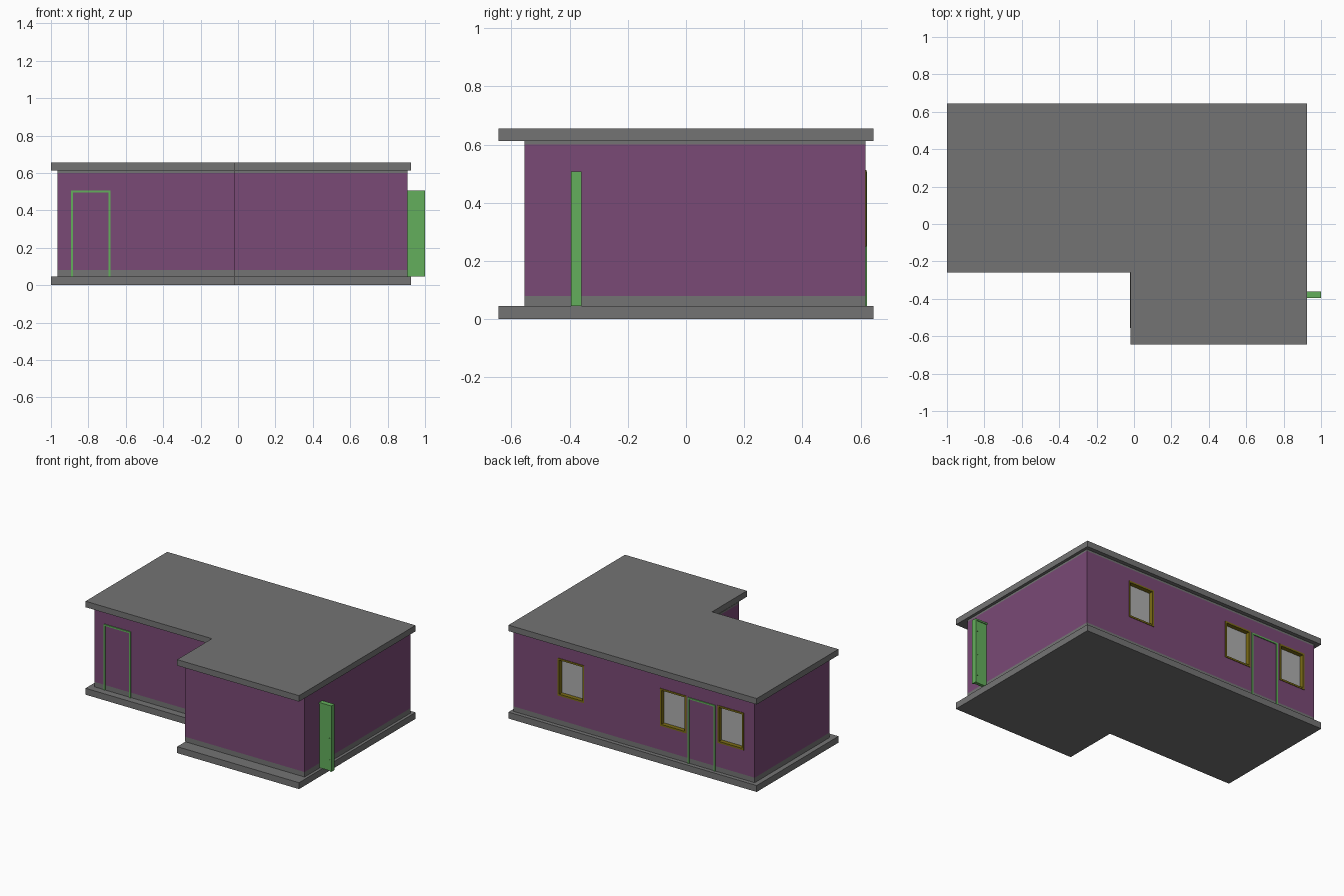
import bpy
import bmesh

cube = bpy.data.objects.get("Cube")
if cube:
    bpy.data.objects.remove(cube, do_unlink=True)


def material(name, rgb):
    m = bpy.data.materials.new(name)
    m.use_nodes = True
    m.diffuse_color = (*rgb, 1)
    m.node_tree.nodes["Principled BSDF"].inputs["Base Color"].default_value = (*rgb, 1)
    return m


GREY = material("concrete grey", (0.175, 0.175, 0.175))
PURPLE = material("wall purple", (0.195, 0.067, 0.181))
GREEN = material("door green", (0.127, 0.43, 0.107))
OLIVE = material("window frame olive", (0.2, 0.15, 0.008))
GLASS = material("pane grey", (0.43, 0.43, 0.43))


def finish(name, bm, mat):
    bmesh.ops.recalc_face_normals(bm, faces=bm.faces)
    mesh = bpy.data.meshes.new(name)
    bm.to_mesh(mesh)
    bm.free()
    obj = bpy.data.objects.new(name, mesh)
    bpy.context.collection.objects.link(obj)
    mesh.materials.append(mat)
    return obj


def boxes(name, mat, extents):
    """One object made of boxes given as (x0, x1, y0, y1, z0, z1)."""
    bm = bmesh.new()
    for x0, x1, y0, y1, z0, z1 in extents:
        verts = bmesh.ops.create_cube(bm, size=1)["verts"]
        for v in verts:
            v.co = (x1 if v.co.x > 0 else x0,
                    y1 if v.co.y > 0 else y0,
                    z1 if v.co.z > 0 else z0)
    return finish(name, bm, mat)


def l_prism(name, mat, left, right, front, back, step_x, step_y, z0, z1):
    """L-shaped plan with the front wing on the +x side, extruded upwards."""
    plan = [(left, step_y), (step_x, step_y), (step_x, front),
            (right, front), (right, back), (left, back)]
    bm = bmesh.new()
    face = bm.faces.new([bm.verts.new((x, y, z0)) for x, y in plan])
    top = bmesh.ops.extrude_face_region(bm, geom=[face])["geom"]
    bmesh.ops.translate(bm, vec=(0, 0, z1 - z0),
                        verts=[g for g in top if isinstance(g, bmesh.types.BMVert)])
    return finish(name, bm, mat)


# Floor slab, roof slab and wall bands
SLAB = (-1, 0.925, -0.645, 0.645, -0.02, -0.26)
WALL = (-0.965, 0.905, -0.555, 0.617, -0.022, -0.21)
l_prism("floor_slab", GREY, *SLAB, 0, 0.045)
l_prism("skirting", GREY, *WALL, 0.045, 0.08)
walls = l_prism("walls", PURPLE, *WALL, 0.08, 0.6)
l_prism("wall_top_band", GREY, *WALL, 0.6, 0.613)
l_prism("roof_slab", GREY, *SLAB, 0.613, 0.655)


def ring(x0, x1, y0, y1, z0, z1, t, sill=True):
    """Boxes of a rectangular frame lying in the x-z plane."""
    low = z0 + t if sill else z0
    parts = [(x0, x0 + t, y0, y1, low, z1 - t), (x1 - t, x1, y0, y1, low, z1 - t),
             (x0, x1, y0, y1, z1 - t, z1)]
    if sill:
        parts.append((x0, x1, y0, y1, z0, low))
    return parts


# Back windows: recessed panes in olive frames
WIN_Z = (0.25, 0.512)
BACK = WALL[3]
spans = [(0.357, 0.56), (-0.437, -0.232), (-0.882, -0.679)]
cutter = boxes("window_cutter", PURPLE,
               [(x0 + 0.002, x1 - 0.002, BACK - 0.04, BACK + 0.05,
                 WIN_Z[0] + 0.002, WIN_Z[1] - 0.002) for x0, x1 in spans])
cutter.hide_render = True
cut = walls.modifiers.new("window_openings", 'BOOLEAN')
cut.operation = 'DIFFERENCE'
cut.object = cutter
cut.solver = 'EXACT'
bpy.context.view_layer.objects.active = walls
bpy.ops.object.modifier_apply(modifier=cut.name)
bpy.data.objects.remove(cutter, do_unlink=True)

for i, (x0, x1) in enumerate(spans, 1):
    boxes(f"window_frame_{i}", OLIVE,
          ring(x0, x1, BACK - 0.039, BACK + 0.004, *WIN_Z, 0.012))
    boxes(f"window_pane_{i}", GLASS,
          [(x0 + 0.01, x1 - 0.01, BACK - 0.036, BACK - 0.026,
            WIN_Z[0] + 0.01, WIN_Z[1] - 0.01)])

# Door frames set into the front and back walls
DOOR_Z = (0.045, 0.507)
front_wall = WALL[5]
boxes("front_door_frame", GREEN,
      ring(-0.892, -0.682, front_wall - 0.006, front_wall + 0.029, *DOOR_Z, 0.011, False))
boxes("back_door_frame", GREEN,
      ring(-0.661, -0.449, BACK - 0.029, BACK + 0.006, *DOOR_Z, 0.011, False))

# Side door standing out at right angles to the side wall
boxes("side_door_frame", GREEN, ring(0.79, 1.0, -0.395, -0.36, *DOOR_Z, 0.011, False))
boxes("side_door_leaf", GREEN, [(0.8, 0.99, -0.389, -0.366, 0.047, 0.497)])
boxes("side_door_hinges", GREEN,
      [(0.979, 0.99, -0.392, -0.363, z, z + 0.025) for z in (0.1, 0.25, 0.42)])
